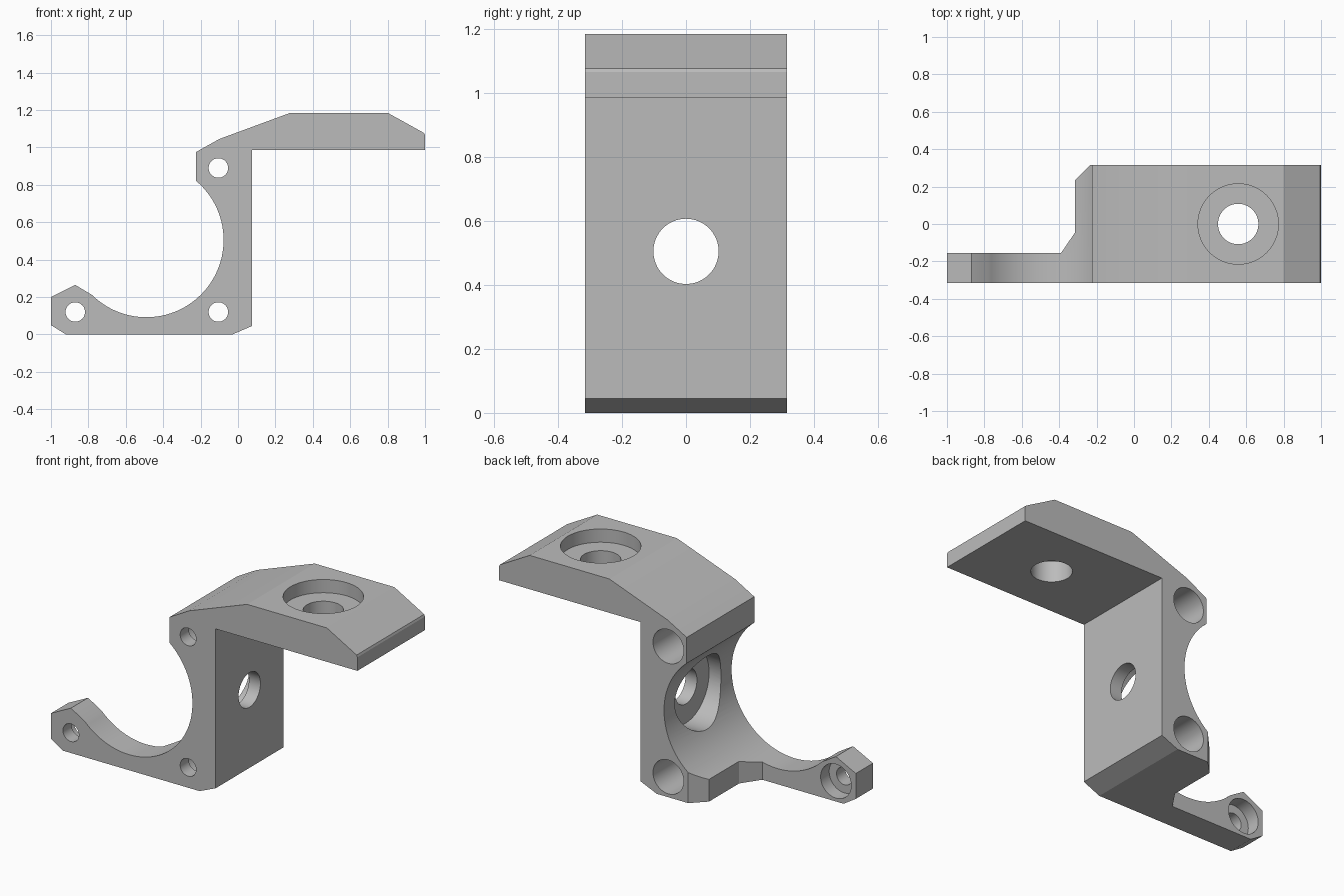
import bpy, bmesh
from math import sin, cos, atan2, pi
from mathutils import Vector

cube = bpy.data.objects.get("Cube")
if cube:
    bpy.data.objects.remove(cube, do_unlink=True)

grey = bpy.data.materials.new("plain grey")
grey.use_nodes = True
grey.diffuse_color = (0.5, 0.5, 0.5, 1)
grey.node_tree.nodes["Principled BSDF"].inputs["Base Color"].default_value = (0.5, 0.5, 0.5, 1)


def prism(name, points, offset):
    """Extrude a closed outline of 3D points along an offset."""
    bm = bmesh.new()
    face = bm.faces.new([bm.verts.new(p) for p in points])
    geom = bmesh.ops.extrude_face_region(bm, geom=[face])["geom"]
    moved = [v for v in geom if isinstance(v, bmesh.types.BMVert)]
    bmesh.ops.translate(bm, verts=moved, vec=offset)
    bmesh.ops.recalc_face_normals(bm, faces=bm.faces)
    mesh = bpy.data.meshes.new(name)
    bm.to_mesh(mesh)
    bm.free()
    mesh.materials.append(grey)
    obj = bpy.data.objects.new(name, mesh)
    bpy.context.collection.objects.link(obj)
    return obj


def cylinder(name, start, end, radius, sides=64):
    """Round cutter running between two points."""
    start, end = Vector(start), Vector(end)
    turn = (end - start).to_track_quat("Z", "Y")
    ring = [start + turn @ Vector((radius * cos(2 * pi * i / sides),
                                   radius * sin(2 * pi * i / sides), 0))
            for i in range(sides)]
    return prism(name, ring, end - start)


# Side outline of the bracket, with the large round bore swept as an arc
HALF = 0.315
bore_x, bore_z, bore_r = -0.49, 0.505, 0.413
a0 = atan2(0.822 - bore_z, -0.225 - bore_x)
a1 = atan2(0.211 - bore_z, -0.78 - bore_x)
arc = [(bore_x + bore_r * cos(a0 + (a1 - a0) * i / 56),
        bore_z + bore_r * sin(a0 + (a1 - a0) * i / 56)) for i in range(57)]
outline = [(-0.87, 0.265), (-1, 0.2), (-1, 0.05), (-0.92, 0), (-0.03, 0),
           (0.075, 0.045), (0.075, 0.985), (1, 0.985), (1, 1.065),
           (0.995, 1.077), (0.8, 1.185), (0.28, 1.185), (-0.1, 1.045),
           (-0.225, 0.975)] + arc
bracket = prism("motor_bracket", [(x, -HALF, z) for x, z in outline], (0, 2 * HALF, 0))

# Space behind the thin lower arm, with its chamfered step
step = [(-1.2, -0.155), (-0.39, -0.155), (-0.315, -0.045), (-0.315, 0.235),
        (-0.235, HALF), (-0.235, 0.5), (-1.2, 0.5)]
cutters = [prism("arm_step_cutter", [(x, y, -0.2) for x, y in step], (0, 0, 1.6))]

# Screw holes with wide recesses opening at the back
for x, z in ((-0.105, 0.89), (-0.105, 0.12), (-0.87, 0.12)):
    cutters.append(cylinder("screw_hole_cutter", (x, -0.5, z), (x, 0.5, z), 0.052, 48))
    cutters.append(cylinder("screw_recess_cutter", (x, -0.235, z), (x, 0.5, z), 0.1))

# Hole through the upright, recessed on the bore side
cutters.append(cylinder("upright_hole_cutter", (-0.3, 0, bore_z), (0.3, 0, bore_z), 0.102))
cutters.append(cylinder("upright_recess_cutter", (-0.3, 0, bore_z), (0, 0, bore_z), 0.215))

# Hole through the shelf, recessed from the top
cutters.append(cylinder("shelf_hole_cutter", (0.557, 0, 0.8), (0.557, 0, 1.4), 0.108))
cutters.append(cylinder("shelf_recess_cutter", (0.557, 0, 1.107), (0.557, 0, 1.4), 0.215))

bpy.context.view_layer.objects.active = bracket
for cutter in cutters:
    cut = bracket.modifiers.new(cutter.name, "BOOLEAN")
    cut.operation = "DIFFERENCE"
    cut.solver = "EXACT"
    cut.object = cutter
    bpy.ops.object.modifier_apply(modifier=cut.name)
    bpy.data.objects.remove(cutter, do_unlink=True)

# Smooth bores, crisp edges
bpy.ops.object.select_all(action="DESELECT")
bracket.select_set(True)
bpy.ops.object.shade_smooth_by_angle(angle=0.35)
